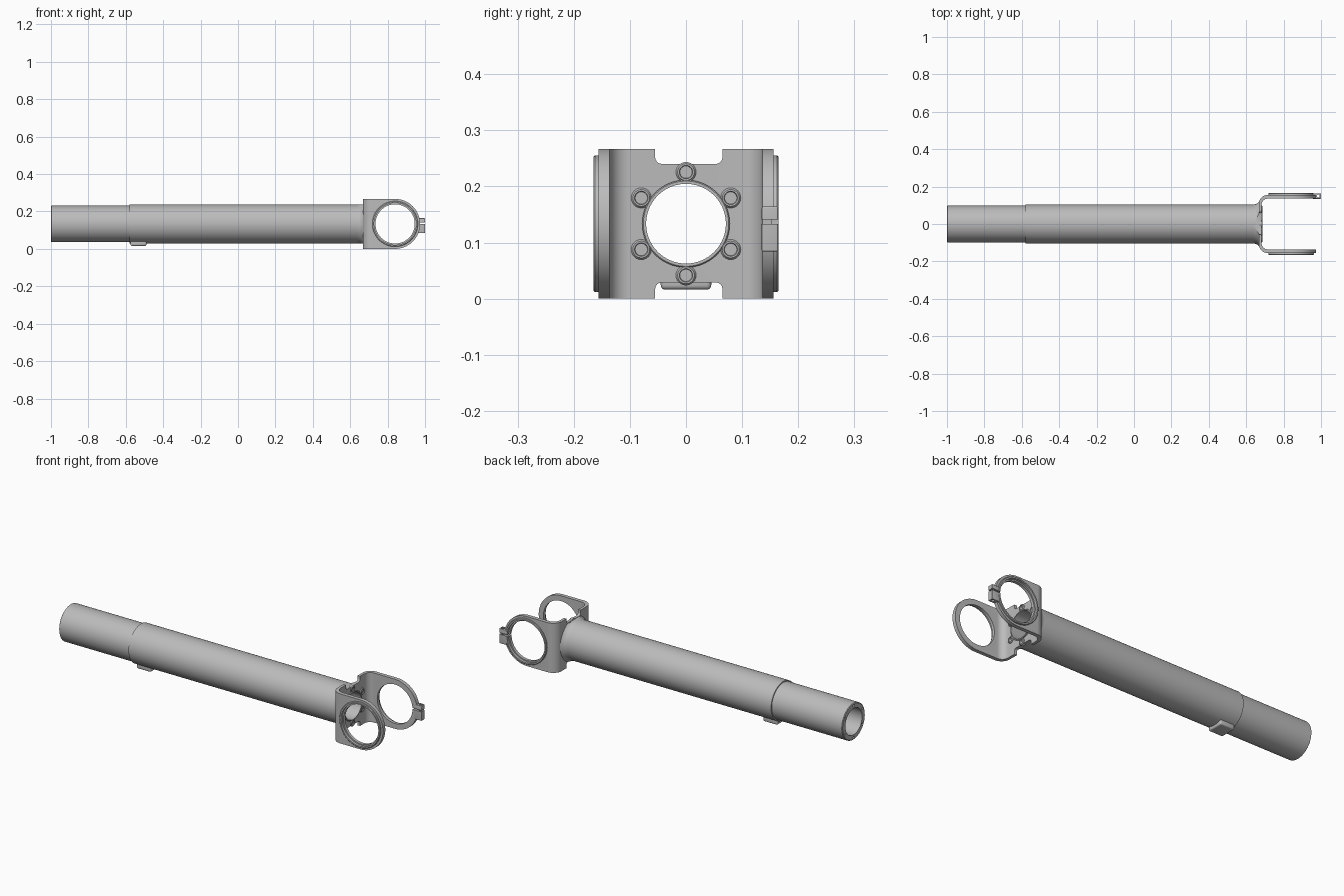
import bpy, bmesh
from math import sin, cos, pi, radians
from mathutils import Matrix, Vector

cube = bpy.data.objects.get("Cube")
if cube:
    bpy.data.objects.remove(cube, do_unlink=True)

MID = 0.1335            # height of the tube axis
ARM_X = 0.84            # centre of the clamp rings
SEG = 96

grey = bpy.data.materials.new("satin_grey")
grey.use_nodes = True
colour = (0.5, 0.5, 0.5, 1)
grey.diffuse_color = colour
grey.node_tree.nodes["Principled BSDF"].inputs["Base Color"].default_value = colour


def finish(bm, name):
    bmesh.ops.recalc_face_normals(bm, faces=bm.faces)
    mesh = bpy.data.meshes.new(name)
    bm.to_mesh(mesh)
    bm.free()
    ob = bpy.data.objects.new(name, mesh)
    bpy.context.collection.objects.link(ob)
    mesh.materials.append(grey)
    return ob


def lathe(name, profile, axis="X", centre=(0, 0, MID), seg=SEG):
    """Closed profile of (position along axis, radius) turned about the axis."""
    bm = bmesh.new()
    rings = []
    for i in range(seg):
        a = 2 * pi * i / seg
        ring = []
        for p, r in profile:
            u, v = r * cos(a), r * sin(a)
            co = Vector((p, u, v)) if axis == "X" else Vector((u, p, v)) if axis == "Y" else Vector((u, v, p))
            ring.append(bm.verts.new(co + Vector(centre)))
        rings.append(ring)
    n = len(profile)
    for i in range(seg):
        a, b = rings[i], rings[(i + 1) % seg]
        for j in range(n):
            k = (j + 1) % n
            bm.faces.new((a[j], a[k], b[k], b[j]))
    bmesh.ops.remove_doubles(bm, verts=bm.verts, dist=1e-6)
    bmesh.ops.dissolve_degenerate(bm, dist=1e-6, edges=bm.edges)
    return finish(bm, name)


def rod(name, lo, hi, r, axis="X", centre=(0, 0, MID), seg=SEG):
    return lathe(name, [(lo, 0), (lo, r), (hi, r), (hi, 0)], axis, centre, seg)


def box(name, x, y, z, bevel=0, bevel_axis=None):
    bm = bmesh.new()
    size = Matrix.Diagonal((x[1] - x[0], y[1] - y[0], z[1] - z[0], 1))
    mid = Matrix.Translation([(a + b) / 2 for a, b in (x, y, z)])
    bmesh.ops.create_cube(bm, size=1, matrix=mid @ size)
    if bevel:
        edges = [e for e in bm.edges if bevel_axis is None or
                 abs((e.verts[0].co - e.verts[1].co)[bevel_axis]) > 1e-5]
        bmesh.ops.bevel(bm, geom=edges, offset=bevel, segments=4, profile=0.5, affect="EDGES")
    return finish(bm, name)


def prism(name, points, z0, z1):
    bm = bmesh.new()
    face = bm.faces.new([bm.verts.new((x, y, z0)) for x, y in points])
    top = bmesh.ops.extrude_face_region(bm, geom=[face])["geom"]
    bmesh.ops.translate(bm, vec=(0, 0, z1 - z0), verts=[v for v in top if isinstance(v, bmesh.types.BMVert)])
    return finish(bm, name)


def boolean(ob, operation, *tools):
    for tool in tools:
        mod = ob.modifiers.new("cut", "BOOLEAN")
        mod.operation, mod.solver, mod.object = operation, "EXACT", tool
        bpy.context.view_layer.objects.active = ob
        bpy.ops.object.modifier_apply(modifier=mod.name)
        bpy.data.objects.remove(tool, do_unlink=True)


def corner(cx, cy, r, start, end, steps=10):
    return [(cx + r * cos(radians(start + (end - start) * i / steps)),
             cy + r * sin(radians(start + (end - start) * i / steps))) for i in range(steps + 1)]


# Stepped hollow tube with screw holes in the open end
tube = lathe("tube", [(-1, 0.094), (-0.997, 0.098), (-0.58, 0.098), (-0.58, 0.104),
                      (0.672, 0.104), (0.672, 0.071), (-1, 0.071)])
for i in range(6):
    a = radians(60 * i + 30)
    boolean(tube, "DIFFERENCE", rod("hole", -1.02, -0.96, 0.006, "X",
                                    (0, 0.085 * cos(a), MID + 0.085 * sin(a)), 16))

# Flared neck where the tube meets the fork
neck = lathe("neck_flare", [(0.635, 0.1035), (0.65, 0.106), (0.66, 0.111), (0.67, 0.12),
                            (0.672, 0.09), (0.635, 0.09)])
boolean(neck, "INTERSECT", box("keep", (0.6, 0.7), (-0.2, 0.2), (MID - 0.104, MID + 0.104)))

# Key tab under the sleeve, with a pocket
tab = box("key_tab", (-0.575, -0.49), (-0.045, 0.045), (0.016, 0.05), 0.008)
boolean(tab, "DIFFERENCE", box("pocket", (-0.6, -0.515), (-0.032, 0.032), (0.023, 0.029)))

# U-shaped fork: plan outline extruded, then trimmed to rounded arm ends
OUT, INN = 0.156, 0.136
outer = corner(0.667 + 0.05, -OUT + 0.05, 0.05, 270, 180) + corner(0.667 + 0.05, OUT - 0.05, 0.05, 180, 90)
inner = corner(0.682 + 0.035, INN - 0.035, 0.035, 90, 180) + corner(0.682 + 0.035, -INN + 0.035, 0.035, 180, 270)
plan = [(1, -OUT)] + outer + [(1, OUT), (1, INN)] + inner + [(1, -INN)]
fork = prism("fork", plan, 0, 2 * MID)
side = [(0.6, -MID)] + corner(ARM_X, 0, MID, -90, 90, 48) + [(0.6, MID)]
trim = prism("trim", side, -0.3, 0.3)
trim.data.transform(Matrix.Translation((0, 0, MID)) @ Matrix.Rotation(pi / 2, 4, "X"))
boolean(fork, "INTERSECT", trim)
boolean(fork, "DIFFERENCE",
        box("notch", (0.6, 0.705), (-0.055, 0.065), (0.24, 0.34), 0.012, 0),
        box("notch", (0.6, 0.705), (-0.055, 0.065), (-0.07, 0.029), 0.012, 0),
        rod("bore", 0.6, 0.75, 0.071),
        rod("ring_holes", -0.3, 0.3, 0.112, "Y", (ARM_X, 0, MID)))

# Clamp rings, with an inner lip and a raised outer rim
rings = []
for name, s in (("right_ring", -1), ("left_ring", 1)):
    rings.append(lathe(name, [(s * 0.150, 0.122), (s * 0.162, 0.122), (s * 0.165, 0.119), (s * 0.165, 0.112),
                              (s * 0.152, 0.112), (s * 0.152, 0.105), (s * 0.136, 0.105), (s * 0.136, 0.113),
                              (s * 0.150, 0.113)], "Y", (ARM_X, 0, MID)))

# Split clamp lug on the left arm, with a screw hole
lug = box("clamp_lug", (0.955, 1.0), (0.135, 0.164), (0.084, 0.164), 0.003)
boolean(lug, "DIFFERENCE", rod("hole", 0, 0.3, 0.008, "Z", (0.985, 0.15, 0), 24))
for ob in (fork, rings[1], lug):
    boolean(ob, "DIFFERENCE", box("slit", (0.92, 1.02), (0.1, 0.2), (0.133, 0.141)))

# Lip around the bore and six socket screws
lathe("bore_lip", [(0.67, 0.071), (0.67, 0.078), (0.686, 0.078), (0.688, 0.076), (0.688, 0.071)])
for i in range(6):
    a = radians(60 * i + 30)
    spot = (0, 0.092 * cos(a), MID + 0.092 * sin(a))
    lathe("screw_%d" % (i + 1), [(0.67, 0), (0.67, 0.018), (0.684, 0.018), (0.688, 0.015), (0.688, 0.012),
                                 (0.684, 0.011), (0.684, 0.006), (0.677, 0.006), (0.677, 0)], "X", spot, 24)

# Smooth shading with sharp edges kept
bpy.ops.object.select_all(action="DESELECT")
for ob in bpy.context.collection.objects:
    if ob.type == "MESH" and grey.name in ob.data.materials:
        ob.select_set(True)
        bpy.context.view_layer.objects.active = ob
bpy.ops.object.shade_smooth_by_angle(angle=radians(30))
